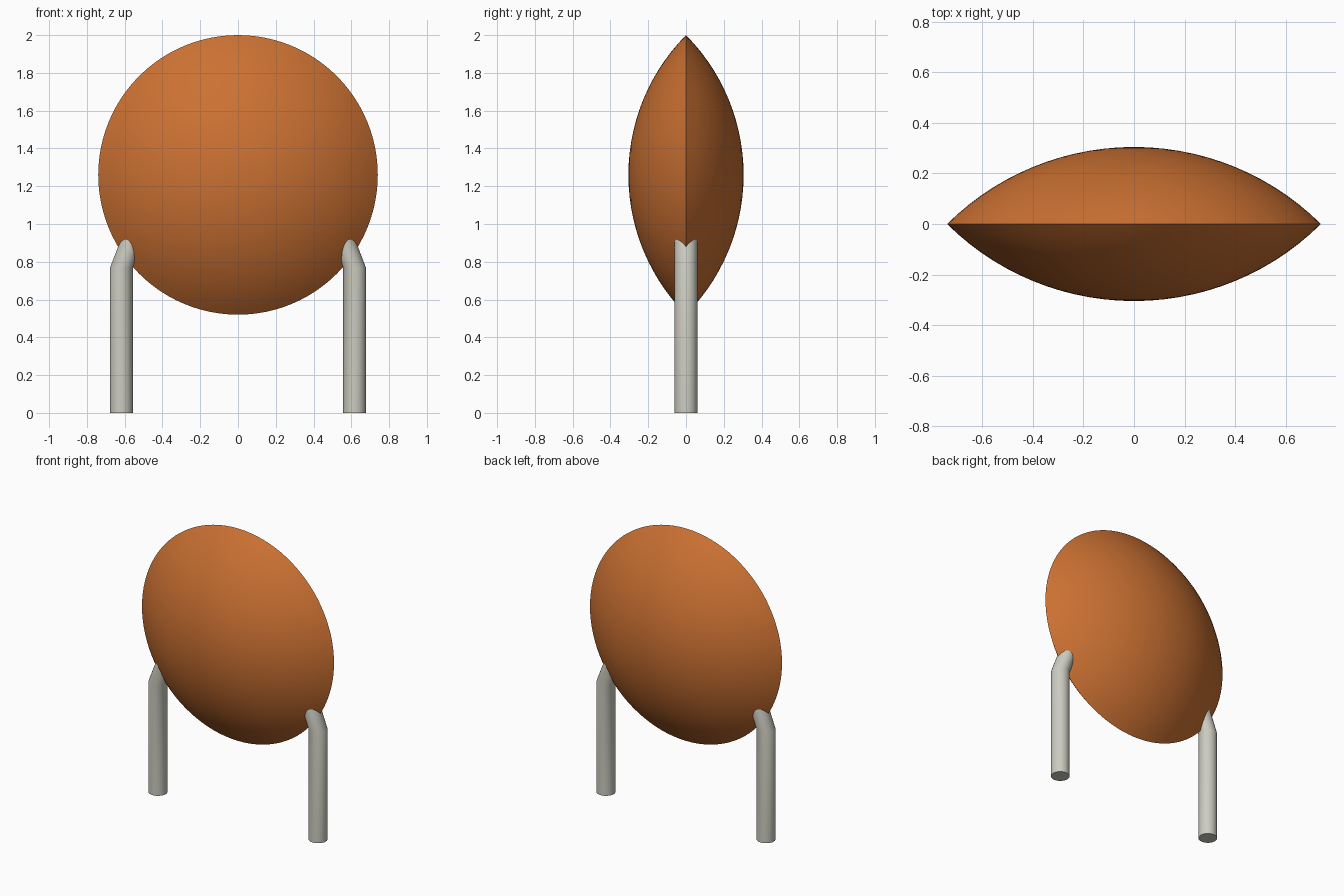
import bpy
import bmesh
from math import sin, cos, pi, sqrt, asin, radians

cube = bpy.data.objects.get("Cube")
if cube:
    bpy.data.objects.remove(cube)


def make_material(name, colour):
    mat = bpy.data.materials.new(name)
    mat.use_nodes = True
    mat.diffuse_color = (*colour, 1)
    node = next(n for n in mat.node_tree.nodes if n.type == 'BSDF_PRINCIPLED')
    node.inputs["Base Color"].default_value = (*colour, 1)
    node.inputs["Roughness"].default_value = 0.7
    return mat


def finish(name, bm, mat):
    bmesh.ops.recalc_face_normals(bm, faces=bm.faces)
    mesh = bpy.data.meshes.new(name)
    bm.to_mesh(mesh)
    bm.free()
    mesh.materials.append(mat)
    obj = bpy.data.objects.new(name, mesh)
    bpy.context.collection.objects.link(obj)
    bpy.ops.object.select_all(action='DESELECT')
    obj.select_set(True)
    bpy.context.view_layer.objects.active = obj
    bpy.ops.object.shade_smooth_by_angle(angle=radians(35))
    return obj


def bridge(bm, a, b):
    for i in range(len(a)):
        j = (i + 1) % len(a)
        bm.faces.new((a[i], a[j], b[j], b[i]))


orange = make_material("burnt orange", (0.6, 0.165, 0.032))
grey = make_material("warm grey", (0.6, 0.6, 0.53))

# Lens-shaped disc: two spherical caps meeting at a sharp rim
RIM, DEPTH, CENTRE_Z = 0.74, 0.305, 1.26
SIDES, STEPS = 96, 14
ball = (RIM ** 2 + DEPTH ** 2) / (2 * DEPTH)
spread = asin(RIM / ball)

bm = bmesh.new()
rings = []
for k in range(1 - STEPS, STEPS):
    angle = spread * (1 - abs(k) / STEPS)
    r = ball * sin(angle)
    y = (ball * cos(angle) - ball + DEPTH) * (1 if k > 0 else -1)
    rings.append([bm.verts.new((r * cos(2 * pi * i / SIDES), y,
                                CENTRE_Z + r * sin(2 * pi * i / SIDES)))
                  for i in range(SIDES)])
for a, b in zip(rings, rings[1:]):
    bridge(bm, a, b)
for ring, y in ((rings[0], -DEPTH), (rings[-1], DEPTH)):
    pole = bm.verts.new((0, y, CENTRE_Z))
    for i in range(SIDES):
        bm.faces.new((ring[i], ring[(i + 1) % SIDES], pole))
finish("lens_disc", bm, orange)

# Tubular legs: upright, then leaning inward into the disc
LEG_RADIUS, LEG_SIDES = 0.06, 32
LEG_PATH = [(0.617, 0), (0.617, 0.77), (0.54, 0.97)]
for name, side in (("left_leg", 1), ("right_leg", -1)):
    bm = bmesh.new()
    rings = [[bm.verts.new((side * (x + LEG_RADIUS * cos(2 * pi * i / LEG_SIDES)),
                            LEG_RADIUS * sin(2 * pi * i / LEG_SIDES), z))
              for i in range(LEG_SIDES)] for x, z in LEG_PATH]
    for a, b in zip(rings, rings[1:]):
        bridge(bm, a, b)
    bm.faces.new(rings[0])
    bm.faces.new(rings[-1])
    finish(name, bm, grey)
